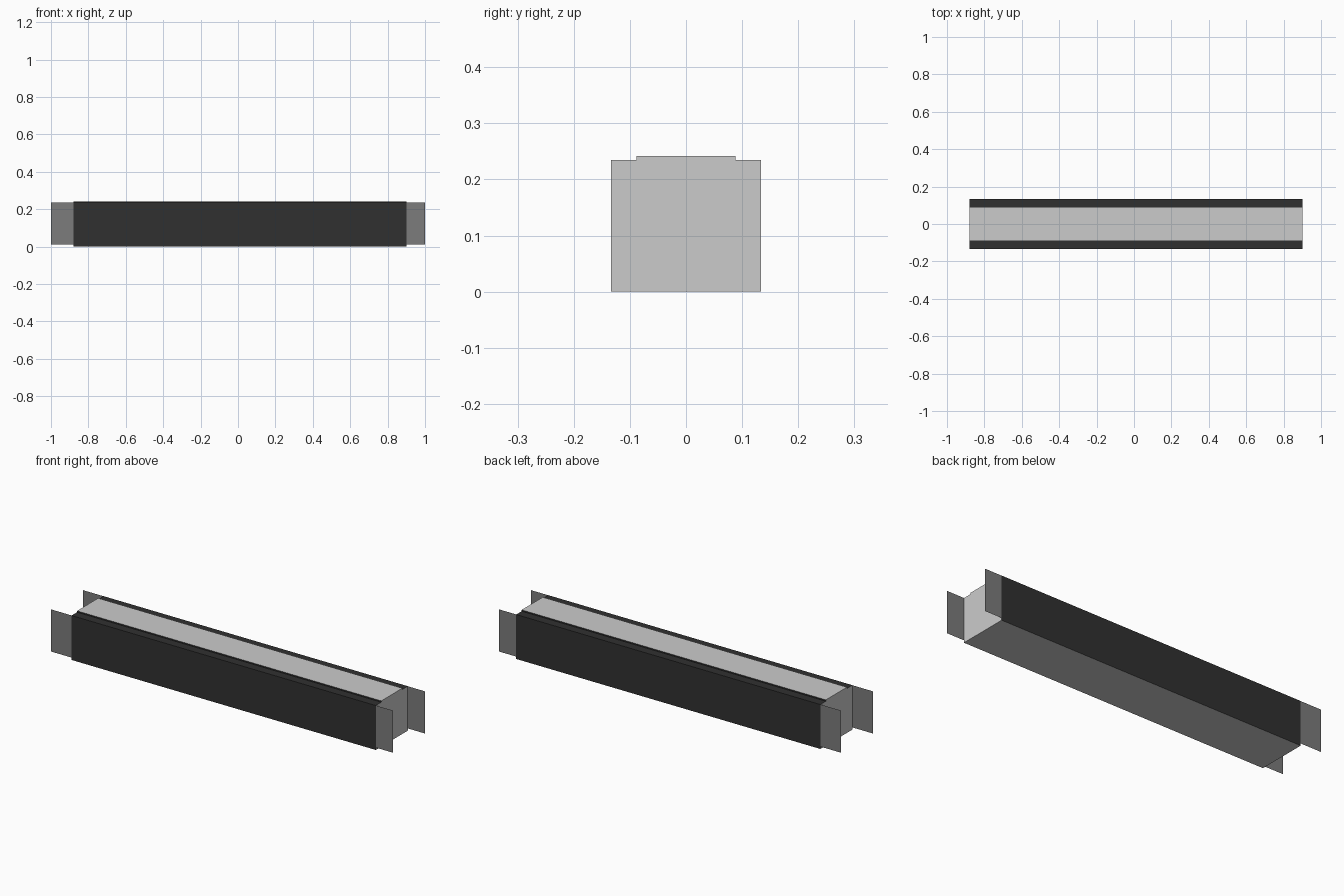
import bpy

if "Cube" in bpy.data.objects:
    bpy.data.objects.remove(bpy.data.objects["Cube"])

X0, X1 = -0.88, 0.90          # car body ends
W, IN = 0.134, 0.088          # half width, raised roof half width
H, TOP = 0.235, 0.242         # eaves height, roof height


def material(name, v):
    m = bpy.data.materials.new(name)
    m.diffuse_color = (v, v, v, 1)
    m.use_nodes = True
    m.node_tree.nodes["Principled BSDF"].inputs["Base Color"].default_value = m.diffuse_color
    return m


dark = material("dark_paint", 0.03)
mid = material("mid_grey", 0.2)


def add_mesh(name, verts, faces, mats=(), indices=None):
    me = bpy.data.meshes.new(name)
    me.from_pydata(verts, [], faces)
    for m in mats:
        me.materials.append(m)
    if indices:
        me.polygons.foreach_set("material_index", indices)
    ob = bpy.data.objects.new(name, me)
    bpy.context.collection.objects.link(ob)
    return ob


# Body: stepped cross-section swept along x, dark walls and ledges, light roof, floor and ends
light = material("light_grey", 0.6)
profile = [(-W, 0), (W, 0), (W, H), (IN, H), (IN, TOP), (-IN, TOP), (-IN, H), (-W, H)]
n = len(profile)
verts = [(x, y, z) for x in (X0, X1) for y, z in profile]
faces = [(i, i + n, (i + 1) % n + n, (i + 1) % n) for i in range(n)]
faces = [tuple(reversed(f)) for f in faces]
faces += [tuple(reversed(range(n))), tuple(range(n, 2 * n))]
is_dark = [0, 1, 1, 1, 0, 1, 1, 1, 0, 0]
add_mesh("car_body", verts, faces, (light, dark), is_dark)


# Long thin side sheets that project past both ends, just inside the walls
def side_sheet(name, s):
    y = s * (W - 0.0008)
    vs = [(-1, y, 0.012), (1, y, 0.012), (1, y, H), (-1, y, H)]
    add_mesh(name, vs, [(0, 1, 2, 3) if s < 0 else (3, 2, 1, 0)], (mid,))


side_sheet("front_side_sheet", -1)
side_sheet("back_side_sheet", 1)


# Door panels lying almost flush on the walls, mirrored by half turn
def door(name, s, xa, xb):
    y = s * (W + 0.0003)
    vs = [(xa, y, 0.005), (xb, y, 0.005), (xb, y, H - 0.002), (xa, y, H - 0.002)]
    add_mesh(name, vs, [(0, 1, 2, 3) if s < 0 else (3, 2, 1, 0)], (dark,))


for i, (a, b) in enumerate([(-0.74, -0.57), (0.045, 0.215), (0.83, 0.90)]):
    door(f"front_door_{i + 1}", -1, a, b)
for i, (a, b) in enumerate([(0.566, 0.736), (-0.22, -0.05)]):
    door(f"back_door_{i + 1}", 1, a, b)
